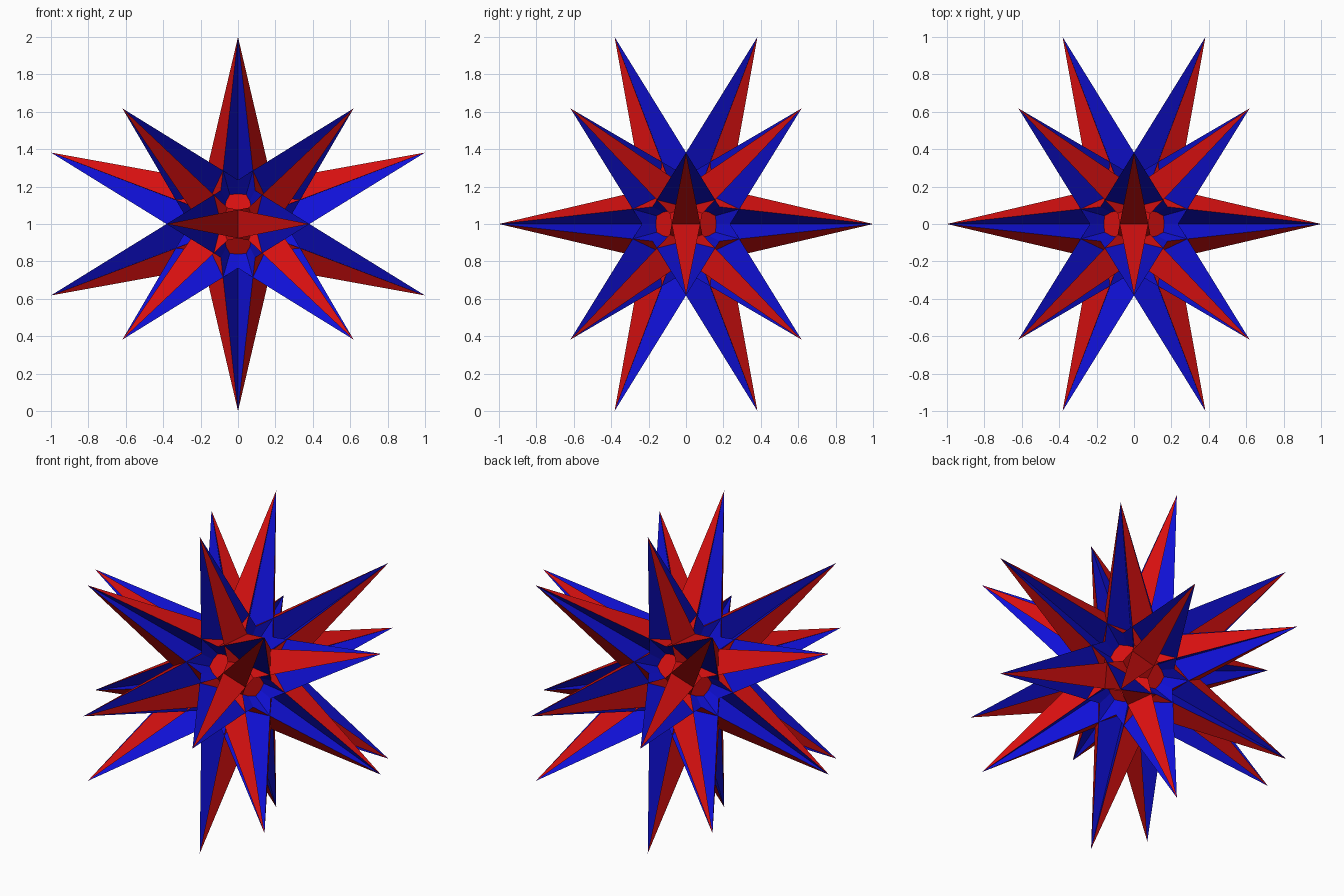
import bpy, bmesh, math
from mathutils import Vector

cube = bpy.data.objects.get("Cube")
if cube:
    bpy.data.objects.remove(cube, do_unlink=True)


def material(name, colour):
    m = bpy.data.materials.new(name)
    m.use_nodes = True
    m.diffuse_color = colour
    m.node_tree.nodes["Principled BSDF"].inputs["Base Color"].default_value = colour
    return m


red = material("red", (0.68, 0.005, 0.005, 1))
blue = material("blue", (0.005, 0.005, 0.68, 1))

PHI = (1 + math.sqrt(5)) / 2
CENTRE = Vector((0, 0, 1))
SLOPE = 0.105              # half width of a star arm per unit of length

# The twenty spike tips lie on the corners of a regular dodecahedron
tips = [Vector((a, b, c)) / PHI for a in (-1, 1) for b in (-1, 1) for c in (-1, 1)]
axes = []
for i in range(3):
    for a in (-1, 1):
        for b in (-1, 1):
            tip, axis = Vector((0, 0, 0)), Vector((0, 0, 0))
            tip[i], tip[(i + 1) % 3] = a / PHI ** 2, b
            axis[i], axis[(i + 1) % 3] = a * PHI, b
            tips.append(tip)
            axes.append(axis.normalized())


def star_pyramid(index, axis):
    """Red five-armed star whose rim is joined to the middle by blue walls."""
    points = [t for t in tips if 0.1 < t.dot(axis) < 0.3]
    hub = axis * points[0].dot(axis)
    u = (points[0] - hub).normalized()
    w = axis.cross(u)
    radius = (points[0] - hub).length
    along = radius * math.tan(math.pi / 5) / (math.tan(math.pi / 5) + SLOPE)
    inner = (radius - along) / math.cos(math.pi / 5)

    bm = bmesh.new()
    rim = []
    for k in range(10):
        angle = k * math.pi / 5
        r = inner if k % 2 else radius
        rim.append(bm.verts.new(CENTRE + hub + r * (u * math.cos(angle) + w * math.sin(angle))))
    core = bm.verts.new(CENTRE)
    # Central pentagon and its arms
    bm.faces.new(rim[1::2])
    for k in range(0, 10, 2):
        bm.faces.new((rim[k - 1], rim[k], rim[k + 1]))
    # Walls running back to the core
    for k in range(10):
        wall = bm.faces.new((rim[k], core, rim[(k + 1) % 10]))
        wall.material_index = 1
    mesh = bpy.data.meshes.new(f"star_{index}")
    bm.to_mesh(mesh)
    bm.free()
    mesh.materials.append(red)
    mesh.materials.append(blue)
    bpy.context.collection.objects.link(bpy.data.objects.new(f"star_{index}", mesh))


for index, axis in enumerate(axes):
    star_pyramid(index + 1, axis)
